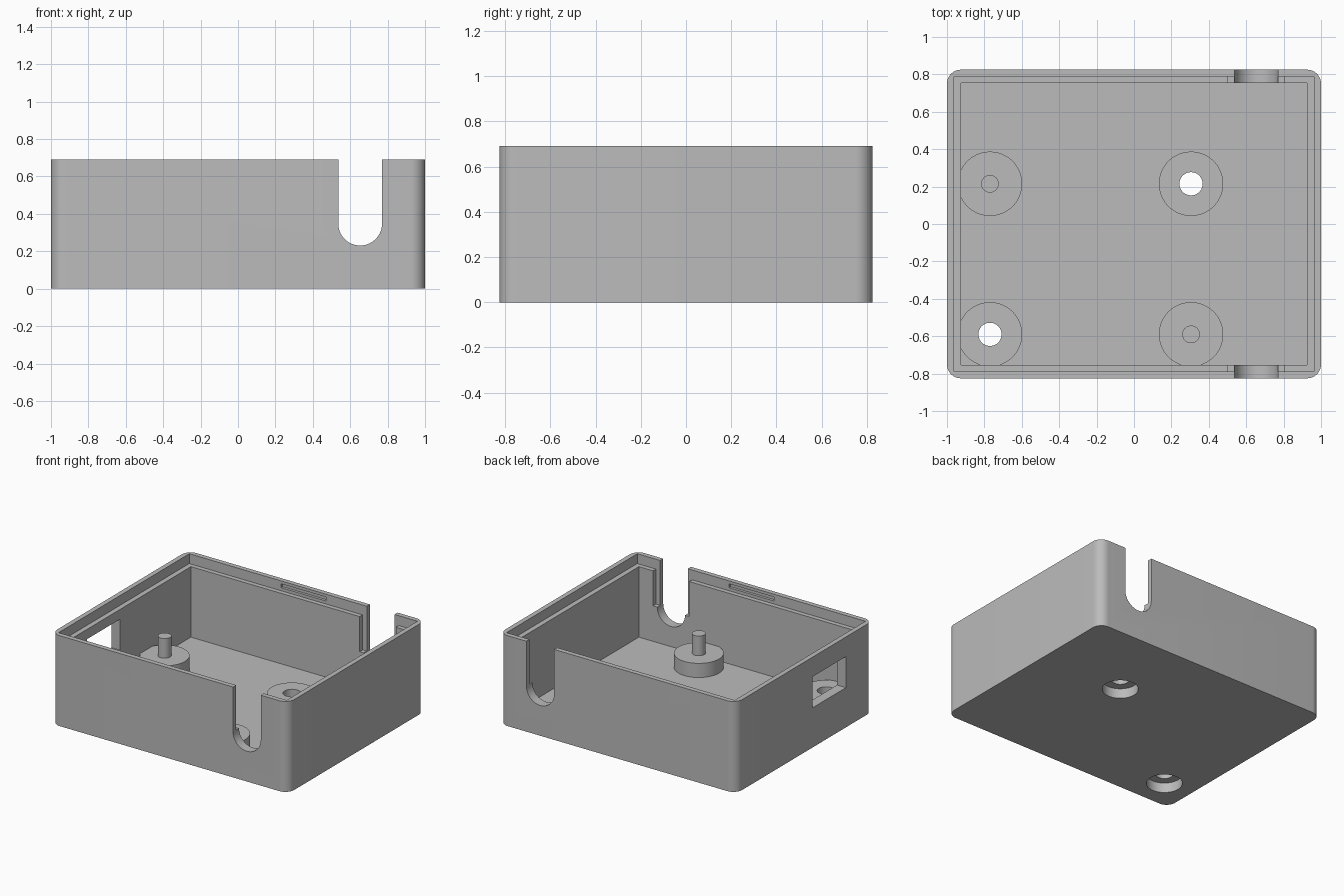
import bpy, bmesh, math
from mathutils import Matrix

cube = bpy.data.objects.get("Cube")
if cube:
    bpy.data.objects.remove(cube, do_unlink=True)

GREY = (0.5, 0.5, 0.5, 1)
mat = bpy.data.materials.new("matte grey")
mat.use_nodes = True
mat.diffuse_color = GREY
mat.node_tree.nodes["Principled BSDF"].inputs["Base Color"].default_value = GREY

W, D, H = 1.0, 0.825, 0.69      # half width, half depth, height
WALL, LIP = 0.075, 0.037        # wall and lip thickness
FLOOR, LEDGE, BOSS_TOP = 0.077, 0.615, 0.185


def make_object(name, bm):
    mesh = bpy.data.meshes.new(name)
    bmesh.ops.recalc_face_normals(bm, faces=bm.faces)
    bm.to_mesh(mesh)
    bm.free()
    mesh.materials.append(mat)
    obj = bpy.data.objects.new(name, mesh)
    bpy.context.collection.objects.link(obj)
    return obj


def box(name, x, y, z, radius=0):
    """Box from (min, max) pairs, with optional rounded upright edges."""
    bm = bmesh.new()
    bmesh.ops.create_cube(bm, size=1)
    for v in bm.verts:
        v.co = [pair[c > 0] for pair, c in zip((x, y, z), v.co)]
    if radius:
        upright = [e for e in bm.edges
                   if abs(e.verts[0].co.z - e.verts[1].co.z) > 0.1]
        bmesh.ops.bevel(bm, geom=upright, offset=radius, segments=12,
                        profile=0.5, affect='EDGES')
    return make_object(name, bm)


def cylinder(name, x, y, z0, z1, radius):
    bm = bmesh.new()
    bmesh.ops.create_cone(bm, cap_ends=True, segments=64, radius1=radius,
                          radius2=radius, depth=z1 - z0,
                          matrix=Matrix.Translation((x, y, (z0 + z1) / 2)))
    return make_object(name, bm)


def slot(name, x, radius, z_mid, z_top):
    """U-shaped bar running front to back."""
    bm = bmesh.new()
    n = 32
    pts = [(x + radius, z_top), (x - radius, z_top)]
    for i in range(n + 1):
        a = math.pi * (1 + i / n)
        pts.append((x + radius * math.cos(a), z_mid + radius * math.sin(a)))
    face = bm.faces.new([bm.verts.new((px, -1, pz)) for px, pz in pts])
    out = bmesh.ops.extrude_face_region(bm, geom=[face])["geom"]
    for v in out:
        if isinstance(v, bmesh.types.BMVert):
            v.co.y = 1
    return make_object(name, bm)


def combine(target, other, operation='DIFFERENCE'):
    mod = target.modifiers.new("boolean", 'BOOLEAN')
    mod.operation, mod.object, mod.solver = operation, other, 'EXACT'
    bpy.context.view_layer.objects.active = target
    bpy.ops.object.modifier_apply(modifier=mod.name)
    bpy.data.objects.remove(other, do_unlink=True)


# Hollow shell with a stepped rim
case = box("case", (-W, W), (-D, D), (0, H), 0.075)
ix, iy = W - WALL, D - WALL + 0.003
combine(case, box("cavity", (-ix, ix), (-iy, iy), (FLOOR, 1)))
rx, ry = W - LIP, D - LIP
combine(case, box("rim_recess", (-rx, rx), (-ry, ry), (LEDGE, 1)))

# Cable slots in front and back walls, with wider inner rebates
combine(case, slot("cable_slot", 0.653, 0.117, 0.348, 1))
for side in (-1, 1):
    y = sorted((side * 0.72, side * ry))
    combine(case, box("slot_rebate", (0.5, 0.805), y, (0.348, 1)))
    # Snap groove inside the lip
    y = sorted((side * 0.77, side * (ry + 0.02)))
    combine(case, box("snap_groove", (-0.19, 0.19), y, (0.638, 0.668)))

# Connector window in the side wall
combine(case, box("window", (-1.1, -0.9), (-0.5, -0.1), (0.303, 0.54)))

# Round bosses, alternating locating pegs and screw holes
for x, y, peg in ((-0.77, 0.215, True), (0.305, -0.59, True),
                  (-0.77, -0.59, False), (0.305, 0.215, False)):
    combine(case, cylinder("boss", x, y, 0.04, BOSS_TOP, 0.172), 'UNION')
    if peg:
        combine(case, cylinder("peg", x, y, 0.12, 0.335, 0.047), 'UNION')
    else:
        combine(case, cylinder("screw_hole", x, y, -0.1, 0.4, 0.062))
        combine(case, cylinder("counterbore", x, y, -0.1, 0.075, 0.125))

# Smooth curved walls, crisp edges
bpy.ops.object.select_all(action='DESELECT')
case.select_set(True)
bpy.context.view_layer.objects.active = case
bpy.ops.object.shade_smooth_by_angle(angle=math.radians(30))
